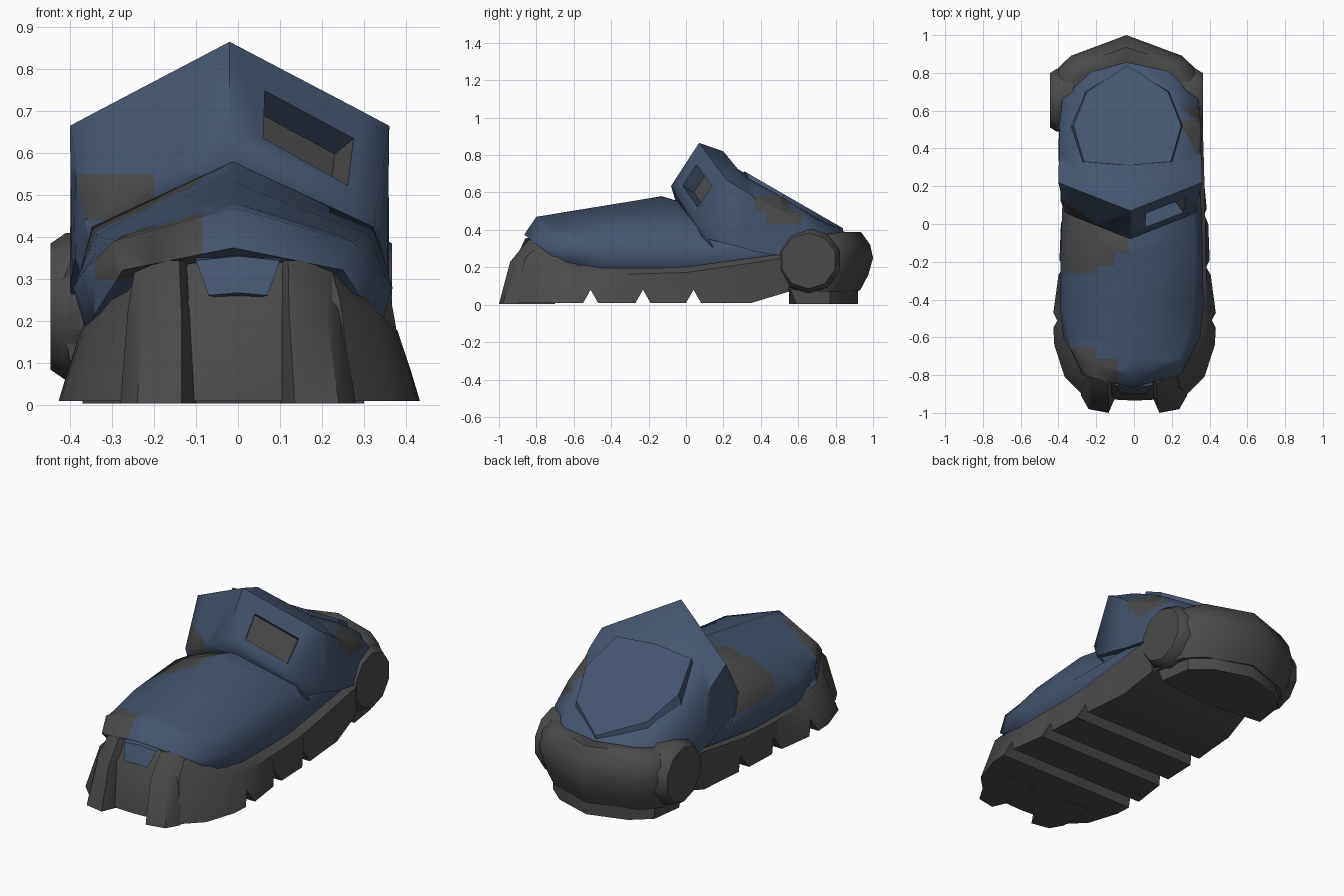
import bpy, bmesh, math
from mathutils import Vector

if "Cube" in bpy.data.objects:
    bpy.data.objects.remove(bpy.data.objects["Cube"])


def material(name, rgb):
    m = bpy.data.materials.new(name)
    m.diffuse_color = (*rgb, 1)
    m.use_nodes = True
    m.node_tree.nodes["Principled BSDF"].inputs["Base Color"].default_value = m.diffuse_color
    return m


BLUE = material("slate blue", (0.057, 0.091, 0.160))
GREY = material("charcoal grey", (0.070, 0.070, 0.070))


def finish(bm, name, mats):
    bmesh.ops.recalc_face_normals(bm, faces=bm.faces)
    me = bpy.data.meshes.new(name)
    bm.to_mesh(me)
    bm.free()
    for m in mats:
        me.materials.append(m)
    ob = bpy.data.objects.new(name, me)
    bpy.context.collection.objects.link(ob)
    return ob


def sheet(name, rows, mats, dx=0.0, sides=(1, -1)):
    """Skin a grid of half-shape points, mirror it in x and close it."""
    bm = bmesh.new()
    for s in sides:
        vs = [[bm.verts.new((s * x + dx, y, z)) for x, y, z in r] for r in rows]
        for a, b in zip(vs, vs[1:]):
            for i in range(len(a) - 1):
                bm.faces.new((a[i], a[i + 1], b[i + 1], b[i]))
    bmesh.ops.remove_doubles(bm, verts=bm.verts, dist=1e-4)
    bmesh.ops.holes_fill(bm, edges=[e for e in bm.edges if e.is_boundary], sides=0)
    return finish(bm, name, mats)


def patch(ob, lo, hi, front=-2):
    """Cut a box-shaped grey patch into the faces of an object."""
    bm = bmesh.new()
    bm.from_mesh(ob.data)
    for axis in range(3):
        for val in (lo[axis], hi[axis]):
            if abs(val) < 2:
                n = Vector((0, 0, 0))
                n[axis] = 1
                near = [f for f in bm.faces if all(
                    max(v.co[k] for v in f.verts) > lo[k] and
                    min(v.co[k] for v in f.verts) < hi[k] for k in range(3))]
                geom = set(near)
                for f in near:
                    geom.update(f.edges)
                    geom.update(f.verts)
                bmesh.ops.bisect_plane(bm, geom=list(geom), plane_co=n * val, plane_no=n)
    bm.normal_update()
    for f in bm.faces:
        c = f.calc_center_median()
        if all(lo[k] < c[k] < hi[k] for k in range(3)) and -f.normal.y > front:
            f.material_index = 1
    bm.to_mesh(ob.data)
    bm.free()


def lerp(table, y):
    for a, b in zip(table, table[1:]):
        if y <= b[0]:
            t = (y - a[0]) / (b[0] - a[0])
            return [p + (q - p) * t for p, q in zip(a[1:], b[1:])]
    return table[-1][1:]


# sole: explicit toe stations, then lengthwise stations with V grooves
bottom = [(0, -.935, .01), (.10, -.93, .01), (.27, -.91, .01), (.37, -.81, .01), (.425, -.64, .01)]
edge = [(0, -.905, .24), (.10, -.90, .24), (.24, -.86, .25), (.33, -.74, .22), (.37, -.60, .185)]
inner = [(0, -.82, .35), (.10, -.82, .34), (.22, -.78, .32), (.28, -.65, .28), (.33, -.58, .21)]
sides = [(-.62, .43, .375, .185), (-.45, .43, .38, .165), (-.25, .40, .38, .165), (0, .39, .375, .172),
         (.3, .36, .368, .215), (.55, .35, .36, .255)]
stations = [(.2, .01), (.35, .01), (.55, .07)]
for g in (-.51, -.23, .04):
    stations += [(g - .04, .01), (g, .08), (g + .04, .01)]
for y, zb in sorted(stations):
    xb, xt, zt = lerp(sides, y)
    bottom.append((xb - (zb - .01) * .3, y, zb))
    edge.append((xt, y, zt))
    inner.append((xt - .045, y, zt + .035))
sheet("sole", [[(0, y, z) for x, y, z in bottom], bottom, edge, inner,
               [(0, y, z) for x, y, z in inner]], [GREY], .003)

# toe ribs: tapered bumper fingers, the right one leaning inwards
for s, label in ((-1, "left"), (1, "right")):
    loops = []
    for z, y, x0, x1, t in ((.005, -1.0, .10, .28, 0), (.23, -.94, .10, .262, .01), (.345, -.845, .105, .242, .02)):
        lean = .06 * z if s > 0 else 0
        loops.append([(x - lean, b, z) for x, b in (
            (x0, -.70), (x0, y + .08), (x0 + .035, y), (x1 - .04, y + .02 + t),
            (x1, y + .09), (x1, -.70), (x0, -.70))])
    sheet("toe_rib_" + label, loops, [GREY], 0, (s,))

# toe insert between the ribs
sheet("toe_insert", [[(0, -.80, .36), (.105, -.80, .36)], [(0, -.86, .355), (.10, -.855, .345)],
                     [(0, -.90, .268), (.07, -.895, .262)], [(0, -.85, .235), (.07, -.85, .235)]], [BLUE])

# vamp: lip, undercut side wall, shoulder and top ridge running round the toe
low = [(0, -.82, .35), (.24, -.77, .31), (.30, -.62, .20), (.31, -.44, .15), (.31, -.1, .15), (.31, .55, .22)]
lip = [(0, -.865, .375), (.262, -.80, .322), (.33, -.65, .215), (.35, -.45, .18), (.352, -.1, .185), (.345, .55, .27)]
upper = [(0, -.80, .47), (.285, -.73, .39), (.362, -.60, .31), (.38, -.44, .28), (.375, -.1, .275), (.35, .55, .295)]
shoulder = [(0, -.80, .47), (.25, -.70, .405), (.30, -.58, .395), (.325, -.42, .405), (.335, -.05, .425), (.28, .55, .36)]
ridge = [(0, -.80, .47), (0, -.72, .483), (0, -.6, .503), (0, -.42, .532), (0, -.13, .58), (0, .55, .38)]
vamp = sheet("vamp", [[(0, y, z) for x, y, z in low], low, lip, upper, shoulder, ridge], [BLUE, GREY], -.012)
patch(vamp, (-3, -.26, .32), (-.20, .2, 3))
patch(vamp, (-.20, -.225, .32), (-.10, .1, 3))
patch(vamp, (-.10, -.15, .32), (-.03, .1, 3))
patch(vamp, (-.34, -3, .30), (-.20, -.655, 3))
patch(vamp, (-.20, -3, .30), (-.085, -.715, 3))

# ankle collar: peaked cuff sloping down to the heel
body = [
    [(0, -.055, .55), (.27, .045, .42), (.33, .07, .37), (.35, .15, .30)],
    [(0, -.08, .635), (.29, .035, .47), (.345, .06, .44), (.368, .12, .35)],
    [(0, .07, .865), (.32, .195, .697), (.38, .22, .665), (.375, .28, .31)],
    [(0, .20, .82), (.26, .27, .70), (.378, .33, .60), (.38, .36, .285)],
    [(0, .265, .732), (.25, .31, .685), (.375, .38, .56), (.38, .42, .275)],
    [(0, .50, .597), (.28, .50, .582), (.375, .52, .49), (.375, .52, .26)],
    [(0, .72, .467), (.25, .69, .463), (.36, .66, .41), (.37, .60, .25)],
    [(0, .88, .37), (.20, .81, .385), (.32, .72, .35), (.36, .66, .25)]]
body = [r + [(0, r[3][1], r[3][2])] for r in body]
body = [[(0, .25, .36)] * 5] + body + [[(0, .68, .27)] * 5]
collar = sheet("ankle_collar", body, [BLUE, GREY], -.02)

# deep window on the right front of the collar, grey floor and end wall
bm = bmesh.new()
bm.from_mesh(collar.data)
face = min(bm.faces, key=lambda f: (f.calc_center_median() - Vector((.13, .055, .667))).length)
old = [v.co.copy() for v in face.verts]
tl, bl = sorted([p for p in old if p.x < .1], key=lambda p: -p.z)
tr, br = sorted([p for p in old if p.x > .1], key=lambda p: -p.z)
bmesh.ops.inset_individual(bm, faces=[face], thickness=.02)
for v, p in zip(list(face.verts), [min(old, key=lambda q: (q - v.co).length) for v in face.verts]):
    u = .27 if p in (tl, bl) else .95
    t = .31 if p in (tl, tr) else .80
    v.co = tl.lerp(tr, u).lerp(bl.lerp(br, u), t)
bm.normal_update()
bmesh.ops.inset_individual(bm, faces=[face], thickness=.004, depth=-.08)
bm.normal_update()
face.material_index = 1
for e in face.edges:
    for f in e.link_faces:
        if f.normal.x < -.5:
            f.material_index = 1
bm.to_mesh(collar.data)
bm.free()
patch(collar, (-3, -3, .44), (-.2, .16, .55), .4)
patch(collar, (.2, .37, .50), (3, .55, .58))
patch(collar, (.2, .43, .43), (3, .62, .50))


# panel on the back slope
def slope(y, drop):
    return .72 - .577 * (y - .3) - drop


outline = [(0, .31), (.23, .33), (.285, .52), (.215, .70), (0, .84)]
sheet("back_panel", [[(0, y, slope(y, 0)) for x, y in outline],
                     [(x, y, slope(y, 0)) for x, y in outline],
                     [(x * 1.06, y, slope(y, .06)) for x, y in outline]], [BLUE], -.035)

# heel cup
sheet("heel_cup", [
    [(0, .84, .36), (0, .80, .36), (0, .70, .36), (0, .50, .34)],
    [(0, .86, .39), (.23, .79, .385), (.31, .69, .37), (.33, .50, .33)],
    [(0, .935, .39), (.26, .845, .39), (.345, .74, .375), (.36, .50, .34)],
    [(0, .985, .32), (.285, .88, .32), (.385, .78, .315), (.375, .50, .30)],
    [(0, 1.0, .25), (.295, .89, .25), (.398, .79, .25), (.38, .50, .25)],
    [(0, .975, .16), (.285, .87, .16), (.38, .775, .16), (.37, .51, .16)],
    [(0, .93, .075), (.26, .84, .07), (.345, .75, .07), (.355, .53, .08)],
    [(0, .93, .075), (0, .84, .07), (0, .75, .07), (0, .53, .08)]], [GREY], -.04)

# heel tread block
tread = [(0, .92), (.21, .855), (.31, .77), (.335, .55)]
sheet("heel_tread", [[(0, y, z) for x, y in tread] if c else
                     [(x, y + (.04 if z < .05 and y < .6 else 0), z) for x, y in tread]
                     for z, c in ((.10, 1), (.10, 0), (.005, 0), (.005, 1))], [GREY], -.035)

# ankle hubs: bevelled ten-sided discs on both sides of the heel
for s, label in ((-1, "left"), (1, "right")):
    loops = []
    for x, r in ((.28, .175), (.37, .175), (.406, .15), (.406, 0)):
        loops.append([(x, .655 + r * math.cos(a), .235 + r * math.sin(a))
                      for a in (math.tau * (i + .5) / 10 for i in range(11))])
    sheet("ankle_hub_" + label, loops, [GREY], -.04, (s,))

# smooth shading with crisp creases, softer on the rounded parts
for ob in bpy.context.collection.objects:
    for other in bpy.context.collection.objects:
        other.select_set(other == ob)
    bpy.context.view_layer.objects.active = ob
    soft = ob.name in ("vamp", "ankle_collar", "heel_cup")
    bpy.ops.object.shade_smooth_by_angle(angle=math.radians(58 if soft else 35))
